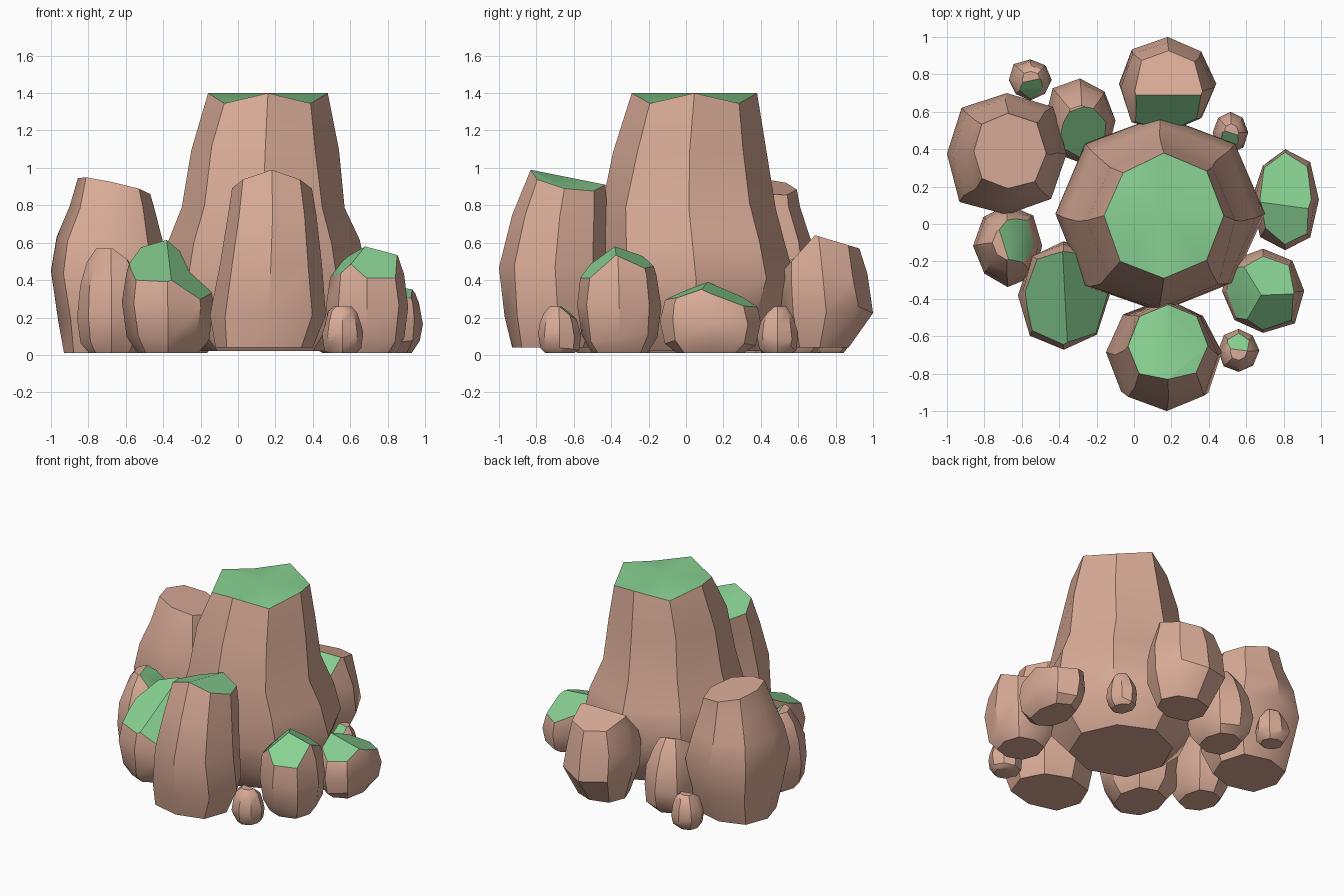
import bpy, bmesh, math, random
from mathutils import Vector

if "Cube" in bpy.data.objects:
    bpy.data.objects.remove(bpy.data.objects["Cube"])

random.seed(4)
SIDES = 8


def material(name, rgb):
    m = bpy.data.materials.new(name)
    m.diffuse_color = (*rgb, 1)
    m.use_nodes = True
    m.node_tree.nodes["Principled BSDF"].inputs["Base Color"].default_value = m.diffuse_color
    return m


STONE = material("dusty_pink_stone", (0.70, 0.41, 0.31))
MOSS = material("moss_green", (0.25, 0.64, 0.29))


def rock(name, rings, cuts=(), crown=0.0):
    """Loft eight-sided rings (z, x0, x1, y0, y1); chip the top off with planes
    (point, normal, mossy). A crown gives a mossy zigzag top instead."""
    bm = bmesh.new()
    loops = []
    wobble = [1 if i % 2 == 0 else random.uniform(0.97, 1.08) for i in range(SIDES)]
    for k, (z, x0, x1, y0, y1) in enumerate(rings):
        last = k == len(rings) - 1
        loop = []
        for i in range(SIDES):
            a = 2 * math.pi * i / SIDES
            odd = i % 2
            s = wobble[i] * (random.uniform(0.97, 1.04) if odd else 1)
            dz = 0 if k == 0 else random.uniform(-0.02, 0.02)
            if last:
                dz = -crown * odd
            loop.append(bm.verts.new(((x0 + x1) / 2 + (x1 - x0) / 2 * math.cos(a) * s,
                                      (y0 + y1) / 2 + (y1 - y0) / 2 * math.sin(a) * s,
                                      z + dz)))
        loops.append(loop)
    for lo, hi in zip(loops, loops[1:]):
        for i in range(SIDES):
            j = (i + 1) % SIDES
            bm.faces.new((lo[i], lo[j], hi[j], hi[i]))
    bm.faces.new(loops[0][::-1])
    top = loops[-1]
    if crown:
        z, x0, x1, y0, y1 = rings[-1]
        mid = bm.verts.new(((x0 + x1) / 2, (y0 + y1) / 2, z))
        for i in range(SIDES):
            bm.faces.new((top[i], top[(i + 1) % SIDES], mid)).material_index = 1
    else:
        bm.faces.new(top)

    # chipped facets
    for point, normal, mossy in cuts:
        geom = bm.verts[:] + bm.edges[:] + bm.faces[:]
        res = bmesh.ops.bisect_plane(bm, geom=geom, dist=1e-5, plane_co=Vector(point),
                                     plane_no=Vector(normal).normalized(), clear_outer=True)
        rim = [e for e in res["geom_cut"] if isinstance(e, bmesh.types.BMEdge)]
        if rim:
            bmesh.ops.edgeloop_fill(bm, edges=rim, mat_nr=int(mossy))
    bmesh.ops.recalc_face_normals(bm, faces=bm.faces[:])

    me = bpy.data.meshes.new(name)
    bm.to_mesh(me)
    bm.free()
    me.materials.append(STONE)
    me.materials.append(MOSS)
    me.shade_smooth()
    me.set_sharp_from_angle(angle=math.radians(35))
    bpy.context.collection.objects.link(bpy.data.objects.new(name, me))


# shared boulder silhouette: (height fraction, width fraction)
BOULDER = [(0.0, 0.66), (0.12, 0.90), (0.36, 1.0), (0.62, 0.90), (0.84, 0.70), (1.0, 0.42)]


def boulder(name, box, height, tip, cuts):
    x0, x1, y0, y1 = box
    cx, cy, rx, ry = (x0 + x1) / 2, (y0 + y1) / 2, (x1 - x0) / 2, (y1 - y0) / 2
    rings = []
    for t, s in BOULDER:
        x = cx + (tip[0] - cx) * t * t
        y = cy + (tip[1] - cy) * t * t
        rings.append((0.01 + t * (height - 0.01), x - rx * s, x + rx * s, y - ry * s, y + ry * s))
    rock(name, rings, cuts)


# central pillar
rock("central_rock", [
    (0.02, -0.20, 0.50, -0.30, 0.40), (0.18, -0.36, 0.63, -0.43, 0.51),
    (0.40, -0.42, 0.70, -0.47, 0.58), (0.60, -0.37, 0.65, -0.465, 0.53),
    (0.80, -0.30, 0.57, -0.45, 0.48), (1.10, -0.25, 0.54, -0.39, 0.43),
    (1.40, -0.16, 0.48, -0.29, 0.38)], crown=0.055)

# tall front rock with a mossy ridge
rock("front_rock", [
    (0.04, -0.12, 0.40, -0.93, -0.48), (0.22, -0.15, 0.47, -0.97, -0.40),
    (0.48, -0.10, 0.45, -1.00, -0.40), (0.75, -0.05, 0.42, -0.93, -0.42),
    (1.04, -0.01, 0.37, -0.81, -0.44)],
    [((0.18, -0.83, 0.99), (-0.3, 0.2, 1), True), ((0.18, -0.83, 0.99), (0.3, 0.2, 1), True)])

# tall bare left rock
rock("left_rock", [
    (0.01, -0.93, -0.45, 0.15, 0.60), (0.18, -0.96, -0.38, 0.08, 0.66),
    (0.43, -1.00, -0.36, 0.05, 0.70), (0.62, -0.97, -0.41, 0.09, 0.67),
    (0.78, -0.90, -0.45, 0.13, 0.61), (1.00, -0.84, -0.51, 0.22, 0.57)],
    [((-0.84, 0.3, 0.95), (0.22, 0.1, 1), False)])

# back rock: bare slope behind, mossy slope towards the pillar
rock("back_rock", [
    (0.04, 0.00, 0.36, 0.56, 0.87), (0.24, -0.08, 0.44, 0.50, 1.00),
    (0.42, -0.07, 0.43, 0.49, 0.97), (0.58, -0.01, 0.38, 0.50, 0.93),
    (0.70, 0.02, 0.35, 0.52, 0.88)],
    [((0.18, 0.69, 0.64), (0, 0.3, 1), False), ((0.18, 0.69, 0.64), (0, -1.1, 1), True)])

# medium boulders
p = (-0.38, -0.18, 0.60)
boulder("front_left_boulder", (-0.62, -0.13, -0.68, -0.10), 0.72, (-0.38, -0.33),
        [(p, (-0.15, -0.45, 1), True), (p, (0.8, -0.4, 1), True)])
boulder("left_front_boulder", (-0.86, -0.49, -0.34, 0.10), 0.57, (-0.68, -0.10),
        [((-0.68, 0.0, 0.53), (0.8, 0.25, 1), True)])
p = (0.68, -0.38, 0.58)
boulder("right_front_boulder", (0.47, 0.91, -0.58, -0.13), 0.68, (0.69, -0.37),
        [(p, (0.25, 0.5, 1), True), (p, (-0.9, -0.2, 1), True), (p, (0.3, -0.9, 1), True)])
p = (0.80, 0.10, 0.37)
boulder("right_boulder", (0.63, 0.99, -0.14, 0.40), 0.46, (0.80, 0.13),
        [(p, (0.2, 0.4, 1), True), (p, (0.1, -0.35, 1), True)])
boulder("back_left_boulder", (-0.48, -0.10, 0.33, 0.78), 0.53, (-0.28, 0.54),
        [((-0.28, 0.58, 0.50), (0.25, -0.7, 1), True)])

# small pebbles
boulder("back_left_pebble", (-0.67, -0.44, 0.66, 0.88), 0.25, (-0.55, 0.77),
        [((-0.55, 0.75, 0.235), (0.2, -0.9, 1), True)])
boulder("back_right_pebble", (0.42, 0.61, 0.38, 0.60), 0.26, (0.52, 0.49),
        [((0.50, 0.46, 0.23), (-0.3, -0.9, 1), True)])
boulder("front_right_pebble", (0.45, 0.67, -0.79, -0.56), 0.26, (0.56, -0.68),
        [((0.58, -0.65, 0.24), (0.1, 0.8, 1), True)])
